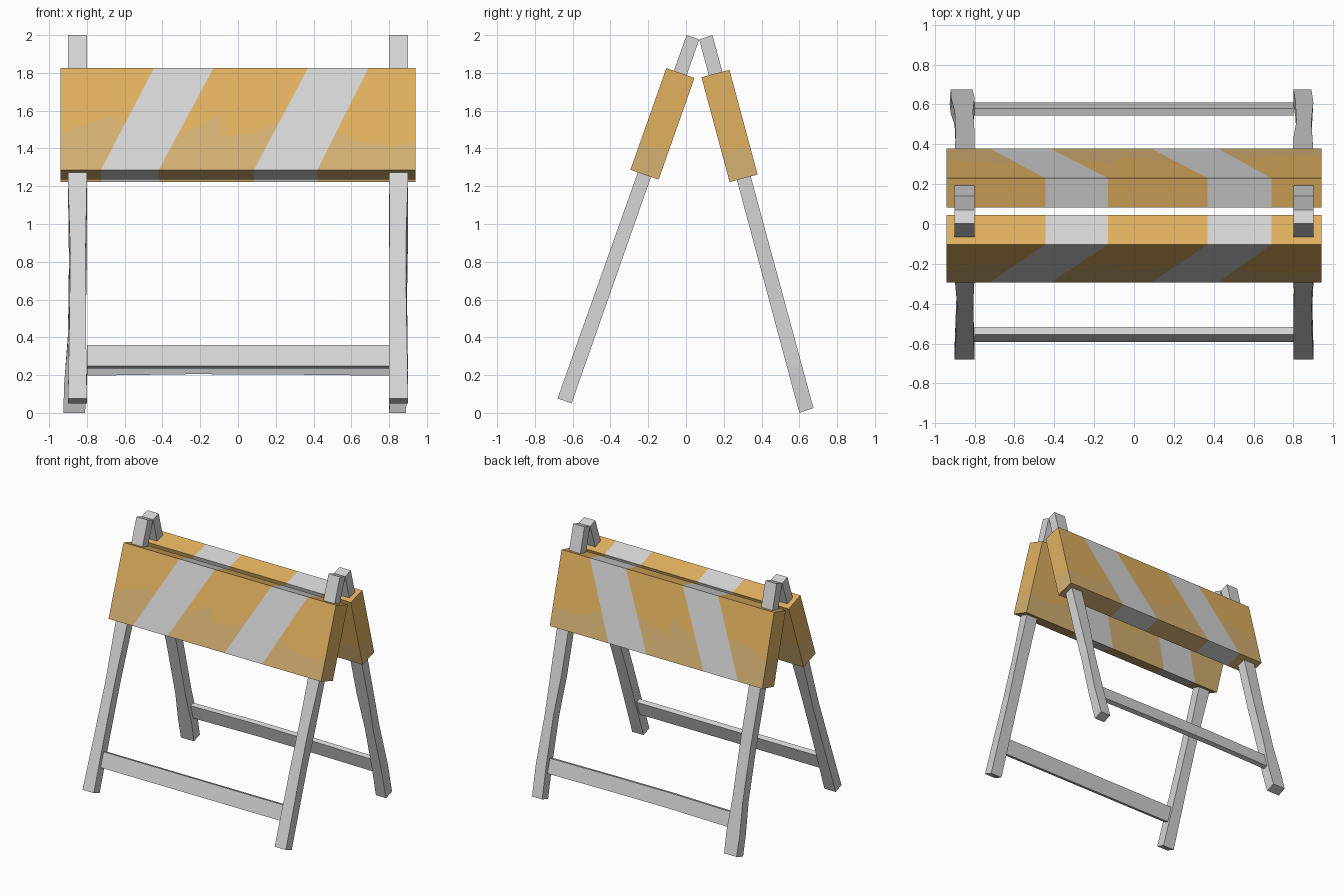
import bpy, bmesh

if "Cube" in bpy.data.objects:
    bpy.data.objects.remove(bpy.data.objects["Cube"])


def material(name, rgb):
    m = bpy.data.materials.new(name)
    m.diffuse_color = (*rgb, 1)
    m.use_nodes = True
    m.node_tree.nodes["Principled BSDF"].inputs["Base Color"].default_value = m.diffuse_color
    return m


GREY = material("light_grey", (0.66, 0.66, 0.66))
ORANGE = material("warm_orange", (0.75, 0.44, 0.115))
FADED = material("faded_orange", (0.67, 0.44, 0.17))


def lerp(a, b, t):
    return a + (b - a) * t


def finish(name, bm, mats):
    bmesh.ops.recalc_face_normals(bm, faces=bm.faces)
    mesh = bpy.data.meshes.new(name)
    bm.to_mesh(mesh)
    bm.free()
    for m in mats:
        mesh.materials.append(m)
    obj = bpy.data.objects.new(name, mesh)
    bpy.context.collection.objects.link(obj)
    return obj


def loft(name, rings):
    """Skin a list of four-cornered rings and cap both ends."""
    bm = bmesh.new()
    loops = [[bm.verts.new(p) for p in ring] for ring in rings]
    for a, b in zip(loops, loops[1:]):
        for i in range(4):
            j = (i + 1) % 4
            bm.faces.new((a[i], a[j], b[j], b[i]))
    bm.faces.new(loops[0])
    bm.faces.new(loops[-1])
    return finish(name, bm, [GREY])


def leg(name, side, outer, inner, wear):
    """outer / inner: (bottom, top) yz edges; wear: (t, inner x, outer x, outer x on far edge)."""
    rings = []
    for t, xi, xo, xf in wear:
        o = [lerp(a, b, t) for a, b in zip(*outer)]
        n = [lerp(a, b, t) for a, b in zip(*inner)]
        rings.append([(side * xi, *o), (side * xo, *o), (side * xf, *n), (side * xi, *n)])
    loft(name, rings)


# Front legs, slightly worn along the edges
front_out = ((-0.68, 0.077), (0.003, 2.0))
front_in = ((-0.606, 0.05), (0.07, 1.977))
back_out = ((0.675, 0.025), (0.14, 2.0))
back_in = ((0.60, 0.0), (0.07, 1.977))
leg("front_leg_left", -1, front_out, front_in,
    [(0, .80, .90, .90), (.2, .805, .893, .895), (.4, .807, .888, .89), (.6, .80, .90, .90), (1, .80, .90, .90)])
leg("front_leg_right", 1, front_out, front_in,
    [(0, .80, .90, .90), (.3, .80, .89, .895), (.45, .803, .89, .90), (.6, .80, .90, .90), (1, .80, .90, .90)])

# Back legs
leg("back_leg_left", -1, back_out, back_in,
    [(0, .81, .92, .925), (.08, .80, .918, .92), (.2, .808, .90, .90), (.4, .80, .895, .895),
     (.6, .80, .90, .90), (1, .80, .90, .90)])
leg("back_leg_right", 1, back_out, back_in,
    [(0, .80, .89, .89), (.12, .81, .90, .895), (.3, .815, .89, .89), (.45, .80, .895, .90),
     (.6, .80, .90, .90), (1, .80, .90, .90)])

# Lower rails between the legs
front_rail = [(-.555, .36), (-.517, .347), (-.555, .235), (-.593, .248)]
back_rail = [(.58, .318), (.545, .308), (.575, .197), (.61, .207)]
loft("front_rail", [[(x, y, z) for y, z in front_rail] for x in (-.80, .80)])
loft("back_rail", [[(x, y, z + dz) for y, z in back_rail]
                   for x, dz in ((-.80, 0), (-.25, .008), (.25, .006), (.80, 0))])

# Slanted colour blocks: (top x, bottom x) at each end, and the wavy edge of the faded paint
BLOCKS = [
    ((-.94, -.94), (-.445, -.725), [(0, .35), (.25, .42), (.5, .47), (.8, .53), (1, .45)]),
    ((-.13, -.42), (.37, .085), [(0, .36), (.2, .44), (.34, .54), (.48, .33), (.8, .36), (1, .48)]),
    ((.69, .42), (.94, .94), [(0, .38), (.3, .28), (.7, .24), (1, .27)]),
]


def panel(name, top_out, top_in, bottom_in, bottom_out):
    bm = bmesh.new()
    columns, fills = [], []
    for start, end, wave in BLOCKS:
        for k, (f, v) in enumerate(wave):
            xt, xb = lerp(start[0], end[0], f), lerp(start[1], end[1], f)
            column = []
            for h in (0, v, 1):
                x = lerp(xb, xt, h)
                o = [lerp(a, b, h) for a, b in zip(bottom_out, top_out)]
                n = [lerp(a, b, h) for a, b in zip(bottom_in, top_in)]
                column.append((bm.verts.new((x, *o)), bm.verts.new((x, *n))))
            if columns:
                fills.append((0, 0) if k == 0 else (2, 1))
            columns.append(column)

    def face(verts, mat):
        bm.faces.new(verts).material_index = mat

    for a, b, (low, high) in zip(columns, columns[1:], fills):
        for r, mat in ((0, low), (1, high)):
            for s in (0, 1):
                face((a[r][s], b[r][s], b[r + 1][s], a[r + 1][s]), mat)
        face((a[0][0], b[0][0], b[0][1], a[0][1]), low)
        face((a[2][0], b[2][0], b[2][1], a[2][1]), high)
    for c in (columns[0], columns[-1]):
        for r, mat in ((0, 2), (1, 1)):
            face((c[r][0], c[r][1], c[r + 1][1], c[r + 1][0]), mat)
    finish(name, bm, [GREY, ORANGE, FADED])


# Striped panels
panel("front_panel", (-.104, 1.825), (.045, 1.773), (-.145, 1.235), (-.294, 1.287))
panel("back_panel", (.23, 1.816), (.082, 1.777), (.231, 1.222), (.379, 1.262))
